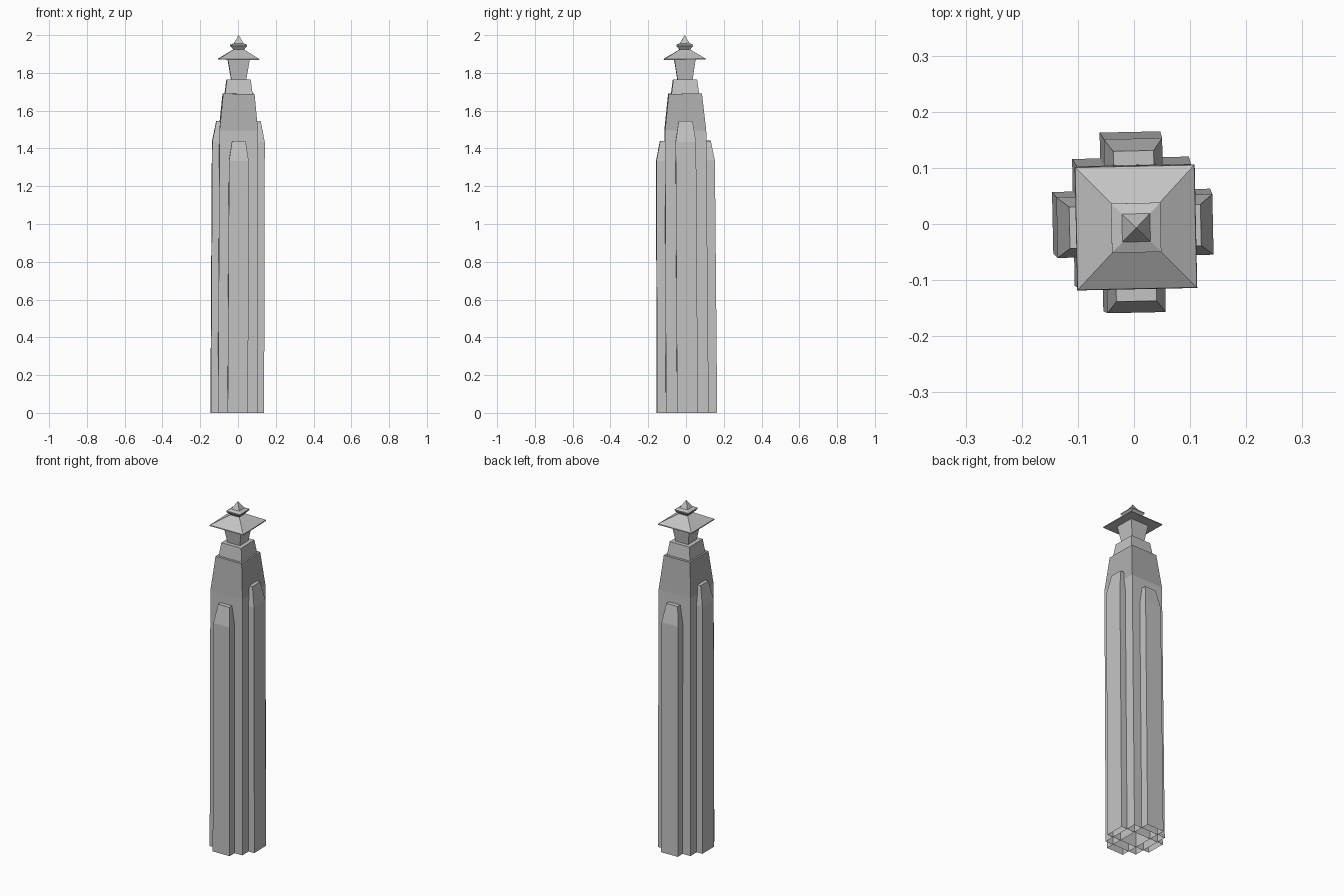
import bpy, bmesh
from mathutils import Matrix, Vector

cube = bpy.data.objects.get("Cube")
if cube:
    bpy.data.objects.remove(cube, do_unlink=True)


def material(name, value):
    m = bpy.data.materials.new(name)
    m.use_nodes = True
    colour = (value, value, value, 1)
    m.diffuse_color = colour
    m.node_tree.nodes["Principled BSDF"].inputs["Base Color"].default_value = colour
    return m


stone = material("light grey stone", 0.55)
dark_stone = material("darker grey stone", 0.42)

# The whole tower leans and twists very slightly
lean = Matrix.Rotation(0.006, 4, "X") @ Matrix.Rotation(0.004, 4, "Y")
placement = Matrix.Translation((-0.004, 0.005, 0)) @ lean @ Matrix.Rotation(0.021, 4, "Z")


def tower_part(name, rings, mat, cap_bottom=False, dark_above=None):
    """Stack rectangular rings (z, half x, half y); a zero ring becomes a point."""
    bm = bmesh.new()
    corners = ((-1, -1), (1, -1), (1, 1), (-1, 1))
    loops = [[bm.verts.new((sx * hx, sy * hy, z)) for sx, sy in corners]
             for z, hx, hy in rings]
    for low, high in zip(loops, loops[1:]):
        for i in range(4):
            j = (i + 1) % 4
            bm.faces.new((low[i], low[j], high[j], high[i]))
    bm.faces.new(loops[-1])
    if cap_bottom:
        bm.faces.new(loops[0][::-1])
    bmesh.ops.remove_doubles(bm, verts=bm.verts, dist=0.00001)
    if dark_above is not None:
        for f in bm.faces:
            if f.calc_center_median().z > dark_above:
                f.material_index = 1
    bm.transform(placement)
    mesh = bpy.data.meshes.new(name)
    bm.to_mesh(mesh)
    bm.free()
    mesh.materials.append(mat)
    mesh.materials.append(dark_stone)
    obj = bpy.data.objects.new(name, mesh)
    bpy.context.collection.objects.link(obj)
    return obj


# Shaft with a tapered shoulder, open underneath
tower_part("shaft", [(0, .104, .113), (1.495, .102, .109), (1.69, .083, .088)],
           stone, dark_above=1.5)

# Crossing buttress slabs with sloped tops, open underneath
tower_part("front_back_buttress",
           [(0, .054, .159), (1.335, .052, .155), (1.44, .036, .134)], stone)
tower_part("side_buttress",
           [(0, .055, .141), (1.435, .054, .139), (1.545, .037, .117)], stone)
side = bpy.data.objects["side_buttress"]
pivot = placement @ Matrix.Rotation(1.5707963, 4, "Z") @ placement.inverted()
side.data.transform(pivot)

# Stepped upper block
tower_part("upper_block", [(1.69, .073, .073), (1.765, .063, .063)], stone)

# Flared lantern
tower_part("lantern", [(1.765, .04, .04), (1.872, .058, .056)], stone)

# Wide pyramid roof
tower_part("roof", [(1.87, .107, .11), (1.875, .106, .109), (1.925, .026, .026)],
           stone, cap_bottom=True)

# Finial with a flared collar and pointed tip
tower_part("finial", [(1.92, .025, .025), (1.943, .044, .044), (1.949, .044, .044),
                      (1.957, .025, .025), (1.9995, .0005, .0005)], stone, cap_bottom=True)
